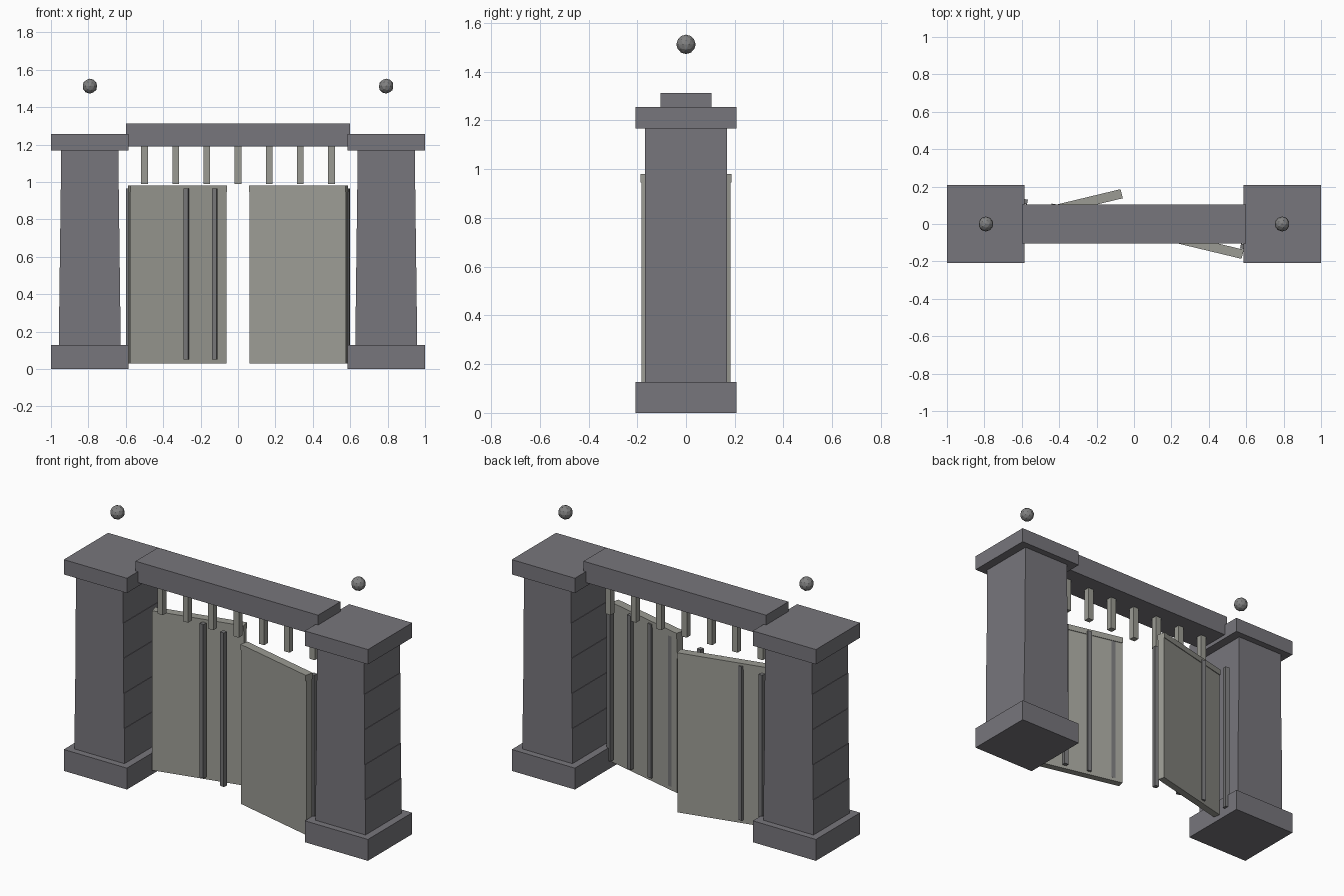
import bpy, math

if "Cube" in bpy.data.objects:
    bpy.data.objects.remove(bpy.data.objects["Cube"], do_unlink=True)


def material(name, rgb):
    m = bpy.data.materials.new(name)
    m.use_nodes = True
    color = (*rgb, 1)
    m.diffuse_color = color
    m.node_tree.nodes["Principled BSDF"].inputs["Base Color"].default_value = color
    return m


stone = material("grey_stone", (0.185, 0.18, 0.2))
iron = material("dark_iron", (0.18, 0.18, 0.185))
panel = material("pale_weathered_metal", (0.33, 0.33, 0.295))
ball = material("lamp_grey", (0.22, 0.22, 0.22))


def box(name, x, y, z0, z1, w, d, mat, angle=0):
    bpy.ops.mesh.primitive_cube_add(size=1, location=(x, y, (z0 + z1) / 2),
                                    rotation=(0, 0, angle))
    ob = bpy.context.object
    ob.name = name
    ob.scale = (w, d, z1 - z0)
    ob.data.materials.append(mat)
    return ob


BASE_TOP, CAP_BOTTOM, COURSES = 0.127, 1.167, 5

for side, s in (("right", -1), ("left", 1)):
    # Pillar: plinth, stacked narrowing courses, capstone, floating globe
    px = s * 0.792
    box(side + "_pillar_base", px, 0, 0, BASE_TOP, 0.415, 0.416, stone)
    step = (CAP_BOTTOM - BASE_TOP) / COURSES
    for i in range(COURSES):
        z = BASE_TOP + i * step
        box(f"{side}_pillar_course_{i + 1}", px, 0, z, z + step,
            0.328 - 0.005 * i, 0.338, stone)
    box(side + "_pillar_cap", px, 0, CAP_BOTTOM, 1.255, 0.415, 0.416, stone)
    bpy.ops.mesh.primitive_ico_sphere_add(subdivisions=2, radius=0.04,
                                          location=(px, 0, 1.512))
    globe = bpy.context.object
    globe.name = side + "_globe"
    globe.data.materials.append(ball)

    # Gate leaf, standing ajar, with a slightly thicker top rail
    turn = -s * math.radians(13.5)
    gx, gy = s * 0.3235, -s * 0.1
    box(side + "_gate_leaf", gx, gy, 0.03, 0.95, 0.53, 0.042, panel, turn)
    box(side + "_gate_top_rail", gx, gy, 0.945, 0.98, 0.53, 0.05, panel, turn)

    # Upright iron bars crossing the leaf at a slant
    for i in range(4):
        box(f"{side}_gate_bar_{i + 1}", s * (0.125 + 0.1525 * i),
            -s * (0.043 + 0.0255 * i), 0.05, 0.965, 0.026, 0.026, iron,
            math.radians(-10))

# Lintel beam with hanging bars
box("lintel", 0, 0, 1.19, 1.313, 1.2, 0.21, stone)
for i in range(7):
    box(f"hanging_bar_{i + 1}", (i - 3) / 6, 0, 0.99, 1.195, 0.035, 0.035, panel)
